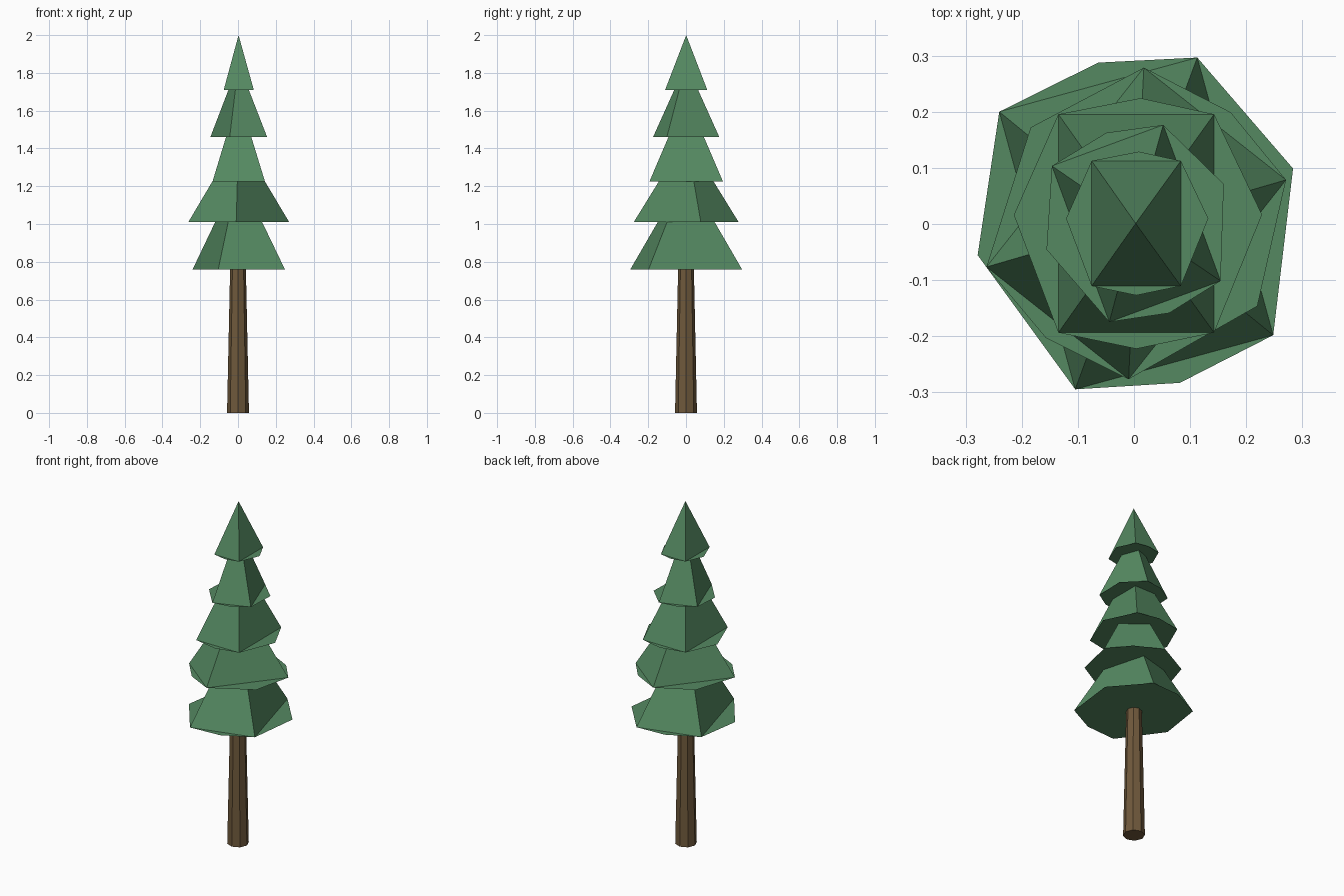
import bpy, bmesh
from math import radians, cos, sin

if "Cube" in bpy.data.objects:
    bpy.data.objects.remove(bpy.data.objects["Cube"])


def material(name, rgb):
    m = bpy.data.materials.new(name)
    m.diffuse_color = (*rgb, 1)
    m.use_nodes = True
    m.node_tree.nodes["Principled BSDF"].inputs["Base Color"].default_value = m.diffuse_color
    return m


def finish(bm, name, mat):
    mesh = bpy.data.meshes.new(name)
    bm.to_mesh(mesh)
    bm.free()
    ob = bpy.data.objects.new(name, mesh)
    mesh.materials.append(mat)
    bpy.context.collection.objects.link(ob)
    return ob


green = material("needles", (0.09, 0.25, 0.12))
brown = material("bark", (0.16, 0.10, 0.045))

# Cap outline: angle and relative radius; odd entries are the pyramid corners
OUTLINE = [(4, .94), (54.5, 1), (88, .935), (125.5, 1),
           (176, .915), (234.5, 1), (270, .935), (305.5, 1)]


# Tier: four-sided pyramid over a flat eight-sided cap that juts past its sides
def tier(name, z, tip, radius, turn):
    bm = bmesh.new()
    ring = []
    for ang, r in OUTLINE:
        a = radians(ang + turn)
        ring.append(bm.verts.new((.004 + radius * r * cos(a), .001 + radius * r * sin(a), z)))
    bm.faces.new(ring[::-1])
    apex = bm.verts.new((.003, .001, tip))
    corners = ring[1::2]
    for i in range(4):
        bm.faces.new((corners[i], corners[(i + 1) % 4], apex))
    return finish(bm, name, green)


for i, spec in enumerate([(.76, 1.27, .315, 15.3), (1.01, 1.46, .278, -38.3),
                          (1.225, 1.68, .239, 0), (1.46, 1.85, .182, 20.2),
                          (1.71, 2.0, .137, 0)]):
    tier(f"foliage_tier_{i + 1}", *spec)

# Trunk: tapered eight-sided post reaching into the lowest tier
bm = bmesh.new()
bmesh.ops.create_cone(bm, cap_ends=True, segments=8, radius1=.058, radius2=.041, depth=.8)
bmesh.ops.translate(bm, verts=bm.verts, vec=(0, 0, .4))
finish(bm, "trunk", brown)
